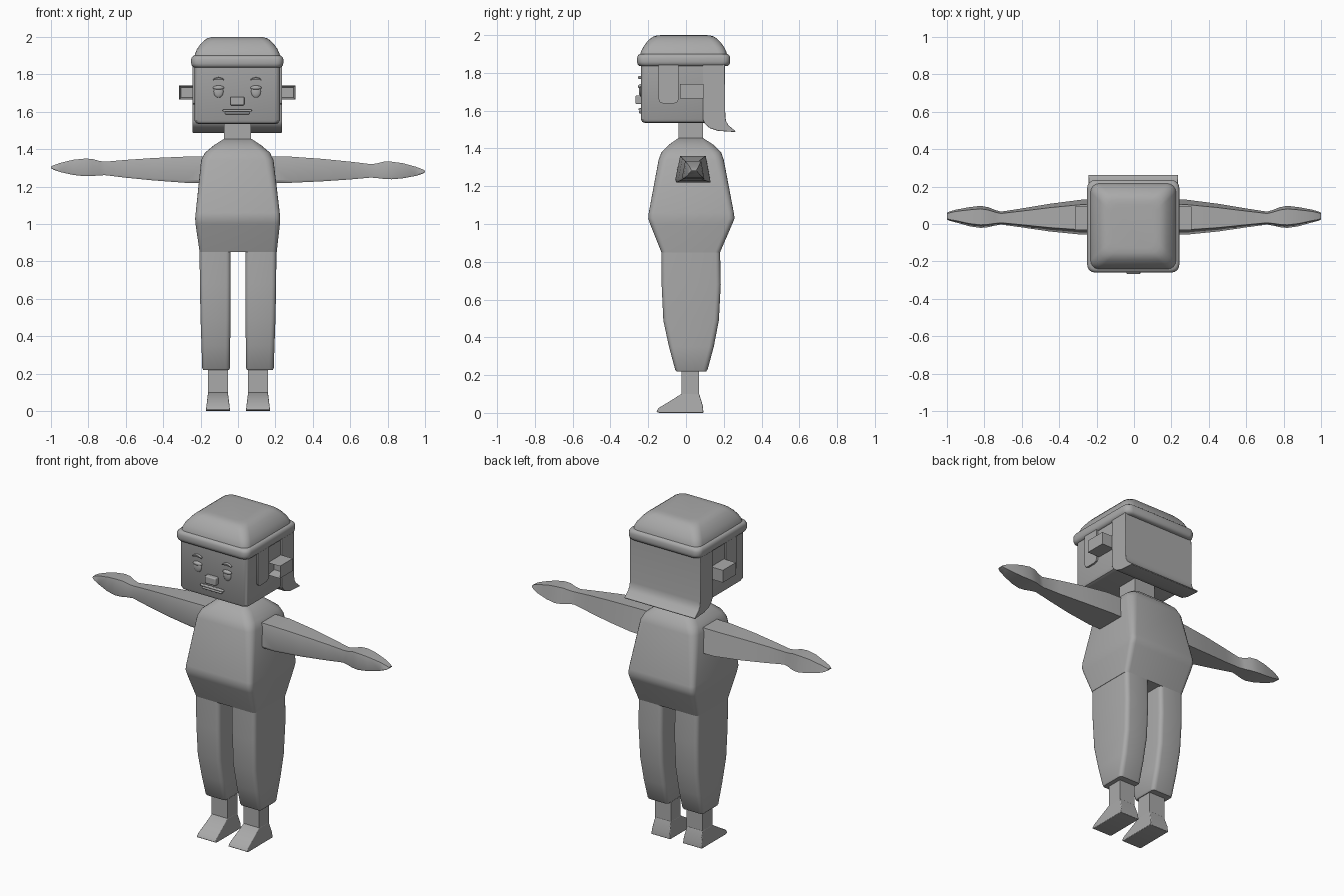
import bpy, bmesh, math
from mathutils import Vector

grey = bpy.data.materials.new("plain grey")
grey.diffuse_color = (0.4, 0.4, 0.4, 1)


def finish(name, bm, angle=35, bevel=0, segments=3):
    bmesh.ops.recalc_face_normals(bm, faces=bm.faces)
    me = bpy.data.meshes.new(name)
    bm.to_mesh(me)
    bm.free()
    me.materials.append(grey)
    ob = bpy.data.objects.new(name, me)
    bpy.context.collection.objects.link(ob)
    if bevel:
        m = ob.modifiers.new("bevel", 'BEVEL')
        m.width, m.segments, m.limit_method = bevel, segments, 'ANGLE'
        m.angle_limit = math.radians(50)
    bpy.ops.object.select_all(action='DESELECT')
    ob.select_set(True)
    bpy.context.view_layer.objects.active = ob
    bpy.ops.object.shade_smooth_by_angle(angle=math.radians(angle))
    return ob


def skin(name, rings, **kw):
    """Join rings of points into a closed, capped surface."""
    bm = bmesh.new()
    loops = [[bm.verts.new(p) for p in ring] for ring in rings]
    n = len(loops[0])
    for a, b in zip(loops, loops[1:]):
        for i in range(n):
            j = (i + 1) % n
            bm.faces.new((a[i], a[j], b[j], b[i]))
    bm.faces.new(loops[0])
    bm.faces.new(loops[-1])
    return finish(name, bm, **kw)


def loft(name, sections, **kw):
    """Stack rounded rectangles: z, x0, x1, y0, y1, corner radius."""
    rings = []
    for z, x0, x1, y0, y1, r in sections:
        ring = []
        corners = ((x1 - r, y1 - r), (x0 + r, y1 - r), (x0 + r, y0 + r), (x1 - r, y0 + r))
        for k, (cx, cy) in enumerate(corners):
            for i in range(5):
                a = math.pi / 2 * (k + i / 4)
                ring.append((cx + r * math.cos(a), cy + r * math.sin(a), z))
        rings.append(ring)
    return skin(name, rings, **kw)


def box(name, x0, x1, y0, y1, z0, z1, bevel=0, segments=3):
    ring = lambda z: [(x0, y0, z), (x1, y0, z), (x1, y1, z), (x0, y1, z)]
    return skin(name, [ring(z0), ring(z1)], bevel=bevel, segments=segments)


# Torso
loft("torso", [
    (0.85, -0.205, 0.207, -0.13, 0.18, 0.025),
    (1.00, -0.227, 0.224, -0.19, 0.245, 0.03),
    (1.03, -0.229, 0.225, -0.2, 0.257, 0.03),
    (1.06, -0.226, 0.223, -0.197, 0.253, 0.03),
    (1.34, -0.197, 0.19, -0.145, 0.2, 0.045),
    (1.38, -0.178, 0.172, -0.13, 0.186, 0.05),
    (1.42, -0.13, 0.125, -0.09, 0.145, 0.045),
    (1.455, -0.075, 0.072, -0.04, 0.09, 0.01)], angle=40)
box("neck", -0.074, 0.07, -0.04, 0.09, 1.44, 1.56)

for s, side in ((1, "right"), (-1, "left")):
    # Trouser leg
    def leg(z, xi, xo, y0, y1, r=0.025):
        a, b = sorted((s * xi, s * xo))
        return (z, a, b, y0, y1, r)
    loft(side + "_trouser_leg", [
        leg(0.22, 0.05, 0.185, -0.05, 0.107, 0.015), leg(0.228, 0.043, 0.191, -0.057, 0.114),
        leg(0.35, 0.042, 0.195, -0.09, 0.147), leg(0.49, 0.04, 0.2, -0.12, 0.174),
        leg(0.68, 0.039, 0.204, -0.129, 0.184), leg(0.87, 0.039, 0.205, -0.13, 0.18)])

    # Ankle and wedge-shaped foot
    box(side + "_ankle", *sorted((s * 0.054, s * 0.16)), -0.025, 0.07, 0.08, 0.24)
    prof = [(-0.025, 0.1), (-0.085, 0.062), (-0.145, 0.026), (-0.157, 0.006), (-0.14, 0),
            (0.092, 0), (0.09, 0.035), (0.07, 0.1)]
    flare = lambda z: 0.012 * (1 - z / 0.1)
    skin(side + "_foot", [[(s * (0.054 - flare(z)), y, z) for y, z in prof],
                          [(s * (0.16 + flare(z)), y, z) for y, z in prof]], bevel=0.004)

    # Arm and hand: x, y front, y back, z bottom, z top
    arm = [(0.12, -0.058, 0.132, 1.22, 1.362), (0.28, -0.057, 0.13, 1.22, 1.36),
           (0.45, -0.04, 0.108, 1.228, 1.348), (0.6, -0.018, 0.083, 1.238, 1.333),
           (0.71, -0.003, 0.066, 1.248, 1.32), (0.74, -0.008, 0.074, 1.246, 1.323),
           (0.78, -0.017, 0.09, 1.241, 1.333), (0.82, -0.021, 0.097, 1.239, 1.333),
           (0.88, -0.012, 0.09, 1.244, 1.325), (0.95, 0.008, 0.077, 1.257, 1.306),
           (0.985, 0.017, 0.067, 1.268, 1.293), (1.0, 0.024, 0.06, 1.277, 1.284)]
    rings = []
    for x, y0, y1, z0, z1 in arm:
        lift = 0.022 * max(0, (x - 0.3) / 0.7) if s < 0 else 0
        t, h = 0.14 * (y1 - y0), z1 - z0
        rings.append([(s * x, y0, z0 + lift + 0.1 * h), (s * x, y0 + t * 0.3, z0 + lift),
                      (s * x, y1, z0 + lift), (s * x, y1 - t, z1 + lift), (s * x, y0 + t, z1 + lift)])
    skin(side + "_arm", rings, angle=40)

    # Ear, hollowed from the front
    c = -0.004
    bm = bmesh.new()
    bmesh.ops.create_cube(bm, size=1)
    for v in bm.verts:
        v.co = Vector((c + s * 0.262 + v.co.x * 0.096, 0.03 + v.co.y * 0.125, 1.703 + v.co.z * 0.075))
    bm.normal_update()
    front = [f for f in bm.faces if f.normal.y < -0.9]
    bmesh.ops.inset_region(bm, faces=front, thickness=0.014, depth=0)
    for v in front[0].verts:
        v.co.y += 0.06
    finish(side + "_ear", bm)

    # Sideburn in front of the ear
    prof = [(-0.145, 1.87), (-0.145, 1.66), (-0.138, 1.645), (-0.12, 1.638),
            (-0.065, 1.638), (-0.047, 1.645), (-0.04, 1.66), (-0.04, 1.87)]
    skin(side + "_sideburn", [[(c + s * x, y, z) for y, z in prof] for x in (0.2, 0.24)])

    # Eye with lid, and eyebrow
    ex = c + s * 0.1
    for part, z, sx, sy, sz in (("eye", 1.708, 0.026, 0.01, 0.033), ("eyelid", 1.728, 0.03, 0.014, 0.012)):
        bm = bmesh.new()
        bmesh.ops.create_uvsphere(bm, u_segments=16, v_segments=10, radius=1)
        for v in bm.verts:
            v.co = Vector((ex + v.co.x * sx, -0.24 + v.co.y * sy, z + v.co.z * sz))
        finish(side + "_" + part, bm)
    rings = []
    for i in range(7):
        u = i / 3 - 1
        h = 0.008 - 0.005 * u * u
        x, z = ex + 0.03 * u, 1.778 - 0.008 * u * u
        rings.append([(x, -0.23, z - h), (x, -0.25, z - h), (x, -0.253, z + h / 2), (x, -0.23, z + h)])
    skin(side + "_eyebrow", rings)

# Head
loft("head", [(1.535, -0.212, 0.204, -0.218, 0.18, 0.03), (1.54, -0.225, 0.217, -0.231, 0.19, 0.03),
              (1.555, -0.233, 0.225, -0.239, 0.2, 0.03), (1.87, -0.233, 0.225, -0.239, 0.2, 0.03)])

# Back hair with a flicked-out lower edge
hair = [(0.09, 1.87), (0.205, 1.87), (0.208, 1.57), (0.212, 1.545), (0.225, 1.522), (0.262, 1.492),
        (0.26, 1.487), (0.17, 1.493), (0.125, 1.508), (0.1, 1.53), (0.09, 1.55)]
skin("back_hair", [[(x, y, z) for y, z in hair] for x in (-0.243, 0.235)], bevel=0.008)

# Nose and mouth
box("nose", -0.04, 0.034, -0.267, -0.22, 1.634, 1.68, 0.006)
box("upper_lip", -0.082, 0.074, -0.251, -0.22, 1.6, 1.613, 0.005)
box("lower_lip", -0.07, 0.062, -0.25, -0.22, 1.586, 1.599, 0.005)


# Cap: rolled band and domed crown, given as z and inset
def cap(name, steps, r):
    loft(name, [(z, -0.25 + d, 0.242 - d, -0.259 + d, 0.234 - d, r) for z, d in steps], angle=50)


cap("cap_band", [(1.836, 0.02), (1.838, 0.01), (1.846, 0.003), (1.858, 0), (1.88, 0),
                 (1.892, 0.004), (1.899, 0.012), (1.901, 0.024)], 0.04)
cap("cap_crown", [(1.89, 0.016), (1.91, 0.02), (1.935, 0.031), (1.96, 0.049), (1.98, 0.068),
                  (1.992, 0.086), (1.998, 0.105), (2.0, 0.13)], 0.045)
